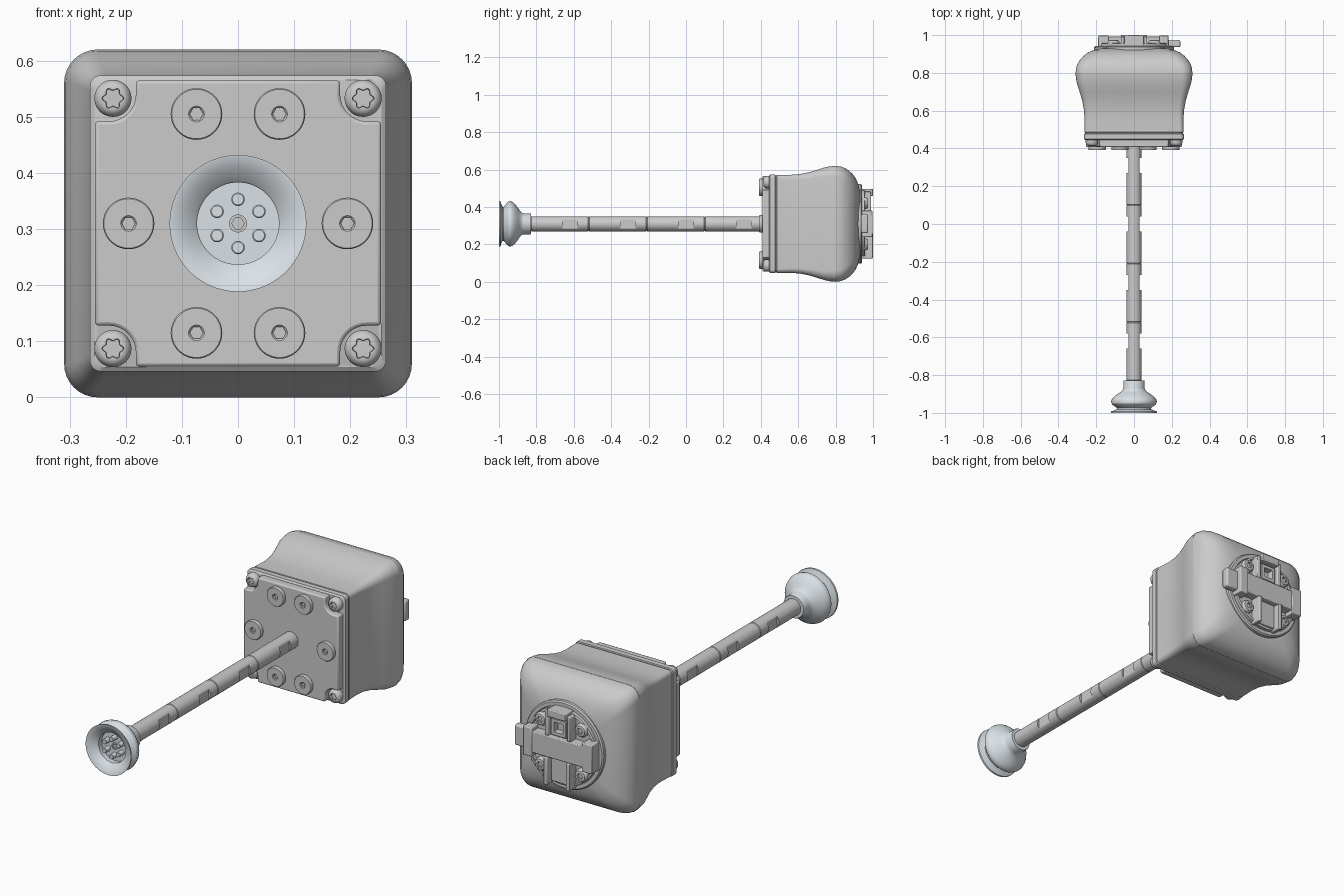
import bpy, bmesh
from math import cos, sin, pi, radians

if "Cube" in bpy.data.objects:
    bpy.data.objects.remove(bpy.data.objects["Cube"])

CZ = 0.31  # height of the long axis; all parts are laid out around it


def polar(f, n=32):
    """Closed section from a radius, or a radius as a function of angle."""
    g = f if callable(f) else (lambda a: f)
    return [(g(2 * pi * i / n) * cos(2 * pi * i / n),
             g(2 * pi * i / n) * sin(2 * pi * i / n)) for i in range(n)]


def rounded_square(h, r, n=8):
    pts = []
    for k, (sx, sz) in enumerate([(1, 1), (-1, 1), (-1, -1), (1, -1)]):
        for i in range(n + 1):
            a = pi / 2 * (k + i / n)
            pts.append((sx * (h - r) + r * cos(a), sz * (h - r) + r * sin(a)))
    return pts


def hexagon(r):
    return lambda a: r * cos(pi / 6) / cos((a % (pi / 3)) - pi / 6)


def star(r):
    return lambda a: r * (1 + 0.15 * cos(6 * a))


def loft(name, rings, x=0.0, z=0.0, bevel=0.0, color=None):
    """Join (section, y) rings along y and close both ends."""
    bm = bmesh.new()
    loops = [[bm.verts.new((x + px, y, CZ + z + pz)) for px, pz in sec] for sec, y in rings]
    for a, b in zip(loops, loops[1:]):
        for i in range(len(a)):
            j = (i + 1) % len(a)
            bm.faces.new((a[i], a[j], b[j], b[i]))
    bm.faces.new(loops[0])
    bm.faces.new(loops[-1])
    bmesh.ops.remove_doubles(bm, verts=bm.verts, dist=1e-5)
    bmesh.ops.recalc_face_normals(bm, faces=bm.faces)
    me = bpy.data.meshes.new(name)
    bm.to_mesh(me)
    bm.free()
    ob = bpy.data.objects.new(name, me)
    bpy.context.collection.objects.link(ob)
    if color:
        me.materials.append(color)
    bpy.ops.object.select_all(action='DESELECT')
    ob.select_set(True)
    bpy.context.view_layer.objects.active = ob
    bpy.ops.object.shade_smooth_by_angle(angle=radians(30))
    if bevel:
        m = ob.modifiers.new("edge_bevel", 'BEVEL')
        m.width, m.segments, m.limit_method = bevel, 2, 'ANGLE'
    return ob


def lathe(name, prof, x=0.0, z=0.0, n=32, color=None):
    return loft(name, [(polar(r, n), y) for r, y in prof], x, z, color=color)


def block(name, x0, x1, z0, z1, y0, y1, bevel=0.004):
    sec = [(x0, z0), (x1, z0), (x1, z1), (x0, z1)]
    return loft(name, [(sec, y0), (sec, y1)], bevel=bevel)


# Housing: rounded-square sections swelling towards the back
housing = [(.444, .256, .02), (.450, .264, .02), (.476, .264, .02), (.478, .259, .02),
           (.484, .259, .02), (.486, .262, .02), (.56, .262, .025), (.61, .266, .03),
           (.66, .276, .036), (.70, .288, .042), (.74, .301, .05), (.77, .307, .057),
           (.80, .31, .06)]
loft("housing_front", [(rounded_square(h, r), y) for y, h, r in housing])
cap = [(.80, .309, .06), (.825, .307, .062), (.85, .298, .064), (.872, .284, .066),
       (.892, .265, .066), (.908, .243, .066), (.920, .215, .064), (.929, .18, .06),
       (.934, .14, .05)]
loft("housing_rear_cap", [(rounded_square(h, r), y) for y, h, r in cap])

# Front plate with a scooped notch at each corner
quarter = [(.255, .182)] + [(.23 + .048 * cos(a), .23 + .048 * sin(a))
                            for a in [-pi / 2 - pi / 2 * i / 8 for i in range(9)]] + [(.182, .255)]
plate = []
for sx, sz in [(1, 1), (-1, 1), (-1, -1), (1, -1)]:
    q = [(sx * px, sz * pz) for px, pz in quarter]
    plate += q if sx * sz > 0 else q[::-1]
loft("front_plate", [(plate, .408), (plate, .46)], bevel=.006)

# Corner screws with star sockets
for sx in (-1, 1):
    for sz in (-1, 1):
        lathe("corner_screw", [(.033, .45), (.033, .43), (.030, .421), (.025, .416),
                               (.020, .414), (star(.017), .414), (star(.016), .426)],
              sx * .223, sz * .223, 48)

# Six round bosses with hex sockets on the front plate
for bx, bz in [(.195, 0), (-.195, 0), (.074, .195), (-.074, .195), (.074, -.195), (-.074, -.195)]:
    lathe("front_boss", [(.046, .415), (.046, .394), (.044, .391), (.014, .391),
                         (hexagon(.012), .394), (hexagon(.012), .404)], bx, bz, 36)

# Segmented rod, each segment with a pair of wrench flats
def flat(sec):
    return [(max(-.030, min(.030, px)), pz) for px, pz in sec]


full = polar(.04, 48)
for i in range(4):
    s = -.83 + .31 * i
    loft("rod_segment", [(polar(.0375, 48), s), (full, s + .003), (full, s + .17),
                         (flat(full), s + .17), (flat(full), s + .25), (full, s + .25),
                         (full, s + .307), (polar(.0375, 48), s + .31)])

# Pale flared cup at the front end
pale = bpy.data.materials.new("pale_plastic")
pale.diffuse_color = (.70, .75, .79, 1)
pale.use_nodes = True
pale.node_tree.nodes["Principled BSDF"].inputs["Base Color"].default_value = pale.diffuse_color
lathe("cup", [(.040, -.828), (.054, -.828), (.056, -.832), (.056, -.868), (.060, -.878),
              (.070, -.888), (.088, -.900), (.106, -.914), (.117, -.928), (.121, -.940),
              (.119, -.950), (.110, -.960), (.098, -.968), (.090, -.975), (.092, -.981),
              (.106, -.988), (.121, -.992), (.122, -1.0), (.119, -1.0), (.098, -.988),
              (.076, -.974), (.073, -.970), (.073, -.945)], n=64, color=pale)
for i in range(6):
    a = pi / 2 + i * pi / 3
    lathe("cup_pin", [(.012, -.94), (.012, -.976), (.010, -.978)],
          .043 * cos(a), .043 * sin(a), 20, pale)
lathe("cup_centre_screw", [(.016, -.94), (.016, -.952), (.012, -.952), (hexagon(.011), -.952),
                           (hexagon(.011), -.946)], n=36)

# Rear mount: rim, dish and screws
lathe("mount_rim", [(.212, .915), (.212, .936), (.206, .942), (.190, .942), (.188, .938)], n=64)
lathe("mount_dish", [(.186, .92), (.186, .955), (.180, .958), (.176, .958), (.174, .946)], n=64)
for sx in (-1, 1):
    for sz in (-1, 1):
        lathe("mount_screw", [(.032, .94), (.032, .962), (.026, .972), (.017, .974),
                              (star(.014), .974), (star(.013), .964)], sx * .108, sz * .11, 36)

# Rear mount: locking slider with its end tabs
block("slider_bar", -.15, .15, -.052, .052, .94, .992)
block("slider_end", -.19, -.135, -.07, .07, .935, .998)
block("slider_collar", .135, .182, -.07, .07, .935, .998)
block("slider_tab", .16, .245, -.05, .05, .936, .974, .008)

# Rear mount: upright ribs and the square socket
for sx in (-1, 1):
    x0, x1 = sorted((sx * .05, sx * .07))
    block("upright_rib_lower", x0, x1, -.185, -.052, .935, 1.0)
    block("upright_rib_upper", x0, x1, .052, .172, .935, .99)
block("lower_bridge", -.05, .05, -.175, -.052, .935, .968)
block("upper_bridge", -.05, .05, .15, .187, .935, 1.0)
loft("square_socket", [(rounded_square(h, h * .12, 3), y) for h, y in
                       [(.042, .935), (.042, .98), (.039, .983), (.024, .983), (.022, .955)]],
     z=.1)
